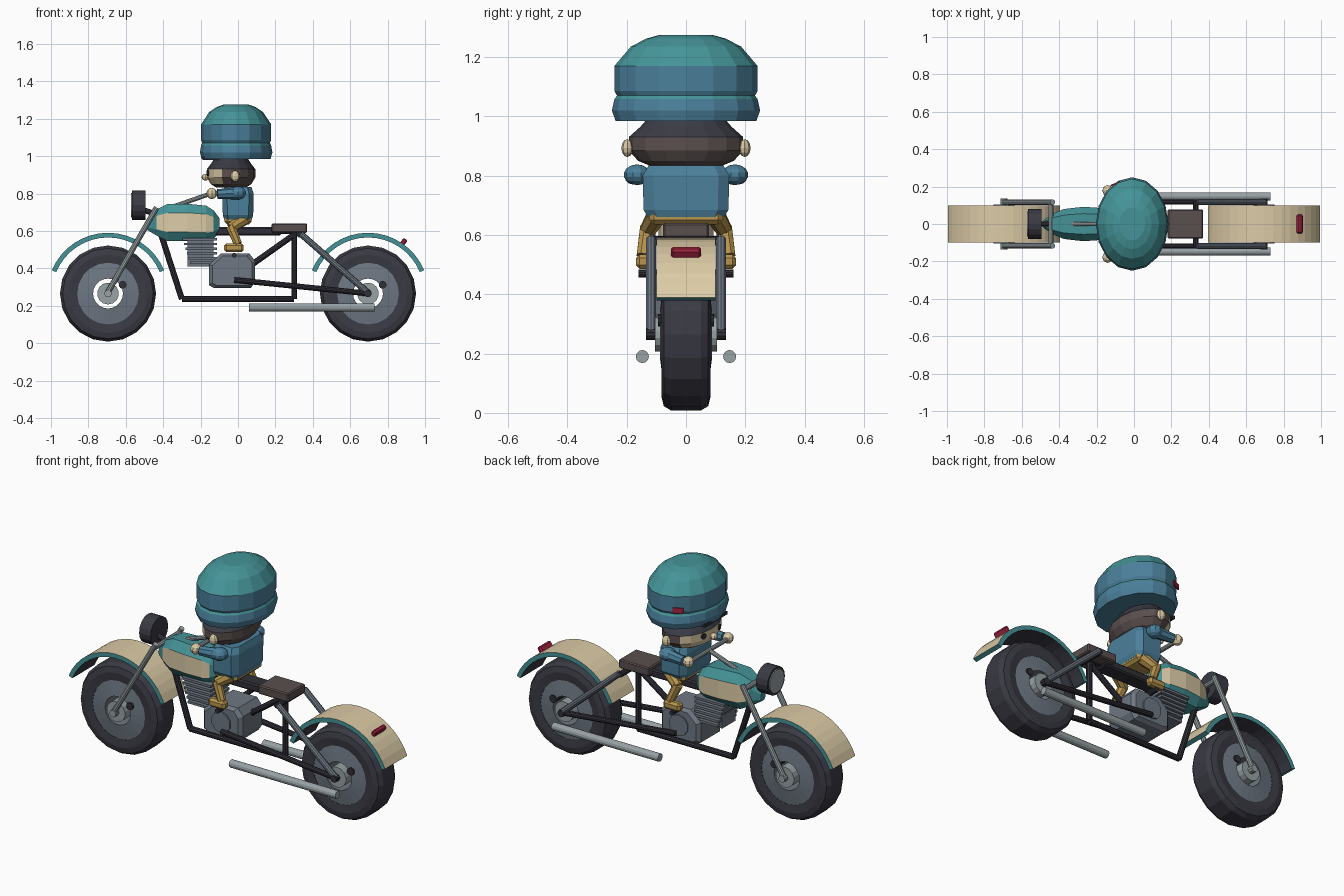
import bpy, bmesh, math
from mathutils import Vector, Matrix

if "Cube" in bpy.data.objects:
    bpy.data.objects.remove(bpy.data.objects["Cube"])


def material(name, hexcode):
    m = bpy.data.materials.new(name)
    rgb = [int(hexcode[i:i + 2], 16) / 255 for i in (0, 2, 4)]
    lin = [c / 12.92 if c <= 0.04045 else ((c + 0.055) / 1.055) ** 2.4 for c in rgb]
    m.diffuse_color = (*lin, 1)
    m.use_nodes = True
    m.node_tree.nodes["Principled BSDF"].inputs["Base Color"].default_value = m.diffuse_color
    return m


RUBBER = material("rubber_charcoal", "3a3a44")
BLACK = material("frame_black", "302f38")
GREY = material("metal_grey", "6e7782")
CHROME = material("chrome", "98a2a5")
CREAM = material("cream", "dccba6")
TEAL = material("teal", "459498")
BLUE = material("blue", "4b809b")
GOLD = material("gold", "b8954e")
BROWN = material("brown", "5a4f4e")
RED = material("red", "a32440")


def finish(name, bm, mats, rule=None):
    bmesh.ops.recalc_face_normals(bm, faces=bm.faces)
    bm.normal_update()
    if rule:
        for f in bm.faces:
            f.material_index = rule(f.normal, f.calc_center_median())
    me = bpy.data.meshes.new(name)
    bm.to_mesh(me)
    bm.free()
    for m in mats:
        me.materials.append(m)
    ob = bpy.data.objects.new(name, me)
    bpy.context.collection.objects.link(ob)
    return ob


def tube(name, a, b, r, mat, sides=10, r2=None):
    a, b = Vector(a), Vector(b)
    d = b - a
    bm = bmesh.new()
    bmesh.ops.create_cone(bm, cap_ends=True, segments=sides, radius1=r,
                          radius2=r if r2 is None else r2, depth=d.length)
    rot = d.to_track_quat('Z', 'Y').to_matrix().to_4x4()
    bmesh.ops.transform(bm, matrix=Matrix.Translation((a + b) / 2) @ rot, verts=bm.verts)
    return finish(name, bm, [mat])


def box(name, c, size, mat, bevel=0.0, rot=None):
    bm = bmesh.new()
    bmesh.ops.create_cube(bm, size=1)
    bmesh.ops.scale(bm, vec=size, verts=bm.verts)
    if bevel:
        bmesh.ops.bevel(bm, geom=bm.edges[:], offset=bevel, segments=1, affect='EDGES')
    m = Matrix.Translation(c) @ (rot or Matrix())
    bmesh.ops.transform(bm, matrix=m, verts=bm.verts)
    return finish(name, bm, [mat])


def ball(name, c, radii, mat, u=10, v=7):
    bm = bmesh.new()
    bmesh.ops.create_uvsphere(bm, u_segments=u, v_segments=v, radius=1)
    bmesh.ops.scale(bm, vec=radii, verts=bm.verts)
    bmesh.ops.translate(bm, vec=c, verts=bm.verts)
    return finish(name, bm, [mat])


def loft(name, rings, mats, rule=None, loop=False):
    bm = bmesh.new()
    vs = [[bm.verts.new(p) for p in ring] for ring in rings]
    n = len(vs[0])
    for k in range(len(vs) if loop else len(vs) - 1):
        a, b = vs[k], vs[(k + 1) % len(vs)]
        for i in range(n):
            bm.faces.new((a[i], a[(i + 1) % n], b[(i + 1) % n], b[i]))
    if not loop:
        bm.faces.new(vs[0])
        bm.faces.new(vs[-1])
    return finish(name, bm, mats, rule)


def ellipse(cx, z, rx, ry, n):
    return [(cx + rx * math.cos(2 * math.pi * i / n), ry * math.sin(2 * math.pi * i / n), z)
            for i in range(n)]


def around_y(cx, cz, r, y, n):
    return [(cx + r * math.sin(2 * math.pi * i / n), y, cz + r * math.cos(2 * math.pi * i / n))
            for i in range(n)]


AXLE = 0.265
for end, cx in (("front", -0.695), ("rear", 0.695)):
    # Tyre, wheel disc and hub
    half = [(0.165, 0.078), (0.21, 0.083), (0.242, 0.075), (0.257, 0.05)]
    prof = [(r, -y) for r, y in half] + [(r, y) for r, y in reversed(half)]
    loft(end + "_tyre", [around_y(cx, AXLE, r, y, 20) for r, y in prof], [RUBBER], loop=True)
    disc = [(0.168, -0.076), (0.08, -0.088), (0.08, 0.088), (0.168, 0.076)]
    loft(end + "_wheel_disc", [around_y(cx, AXLE, r, y, 20) for r, y in disc], [GREY], loop=True)
    tube(end + "_hub", (cx, -0.105, AXLE), (cx, 0.105, AXLE), 0.058, CHROME, 14)
    tube(end + "_axle", (cx, -0.135, AXLE), (cx, 0.135, AXLE), 0.02, CHROME if cx < 0 else BLACK)
    tube(end + "_wheel_bolt", (cx + 0.078, -0.094, 0.312), (cx + 0.078, 0.094, 0.312), 0.021, BLACK)
    # Mudguard: cream outside, teal edges, dark inside
    rings = []
    for k in range(17):
        t = math.radians(22.5 + 135 * k / 16)
        rings.append([(cx + r * math.cos(t), y, AXLE + r * math.sin(t))
                      for r, y in ((0.325, -0.1), (0.325, 0.1), (0.3, 0.1), (0.3, -0.1))])

    def guard_rule(n, c, cx=cx):
        if abs(n.y) > 0.7:
            return 1
        radial = n.x * (c.x - cx) + n.z * (c.z - AXLE)
        return 0 if radial > 0.2 else 2 if radial < -0.2 else 1
    loft(end + "_mudguard", rings, [CREAM, TEAL, RUBBER], guard_rule)

# Tail light on the rear mudguard
box("tail_light", (0.885, 0, 0.54), (0.026, 0.1, 0.04), RED, 0.007,
    Matrix.Rotation(math.radians(35), 4, 'Y'))

# Centre frame tubes
path = [(-0.43, 0, 0.64), (-0.3, 0, 0.235), (0.3, 0, 0.235), (0.3, 0, 0.6), (-0.4, 0, 0.6)]
for i in range(4):
    tube("frame_tube_%d" % i, path[i], path[i + 1], 0.016, BLACK)
tube("frame_brace", (0.06, 0, 0.41), (0.3, 0, 0.58), 0.016, BLACK)
box("frame_spine", (0.05, 0, 0.598), (0.36, 0.09, 0.045), BLACK, 0.008)
tube("seat_crossbar", (0.33, -0.125, 0.58), (0.33, 0.125, 0.58), 0.016, BLACK)
box("seat", (0.275, 0, 0.615), (0.19, 0.155, 0.05), BROWN, 0.006)

# Engine: crankcase and finned cylinder
prof = [(-0.155, 0.31), (-0.13, 0.295), (0.07, 0.295), (0.092, 0.33), (0.092, 0.44),
        (0.06, 0.48), (-0.09, 0.48), (-0.155, 0.42)]
loft("crankcase", [[(x * k - 0.03 * (1 - k), y, 0.385 + (z - 0.385) * k) for x, z in prof]
                   for y, k in ((-0.105, 0.85), (-0.085, 1), (0.085, 1), (0.105, 0.85))], [GREY])
tube("crankcase_cover", (-0.03, -0.113, 0.385), (-0.03, 0.113, 0.385), 0.06, GREY, 10)
box("engine_cylinder", (-0.2, 0, 0.485), (0.14, 0.12, 0.15), GREY)
for i in range(6):
    box("cooling_fin_%d" % i, (-0.205 + 0.004 * i, 0, 0.555 - 0.025 * i),
        (0.185 - 0.008 * i, 0.17, 0.013), GREY)

# Side parts, both sides
for side, s in (("right", -1), ("left", 1)):
    tube(side + "_fork", (-0.7, 0.117 * s, AXLE), (-0.435, 0.117 * s, 0.725), 0.015, CHROME)
    tube(side + "_rear_stay", (0.335, 0.118 * s, 0.585), (0.7, 0.118 * s, AXLE), 0.017, GREY)
    tube(side + "_swing_arm", (-0.02, 0.118 * s, 0.338), (0.7, 0.118 * s, AXLE), 0.015, BLACK)
    tube(side + "_exhaust", (0.06, 0.147 * s, 0.19), (0.73, 0.147 * s, 0.19), 0.022, CHROME, 12)
    tube(side + "_foot_peg", (-0.02, 0.08 * s, 0.47), (-0.02, 0.16 * s, 0.47), 0.013, BLACK)
tube("fork_crown", (-0.445, -0.117, 0.7), (-0.445, 0.117, 0.7), 0.014, CHROME)

# Headlamp
tube("headlamp", (-0.567, 0, 0.738), (-0.495, 0, 0.738), 0.079, RUBBER, 16)
tube("headlamp_lens", (-0.573, 0, 0.738), (-0.566, 0, 0.738), 0.066, CHROME, 16)
tube("headlamp_bracket", (-0.5, 0, 0.71), (-0.44, 0, 0.69), 0.015, RUBBER)

# Fuel tank with cream side panels
sections = [(-0.485, 0.63, 0.025, 0.02), (-0.435, 0.645, 0.07, 0.055), (-0.375, 0.645, 0.1, 0.08),
            (-0.27, 0.645, 0.1, 0.092), (-0.17, 0.64, 0.095, 0.085), (-0.13, 0.635, 0.075, 0.07),
            (-0.1, 0.63, 0.04, 0.045)]
ring = [(1, -0.52), (1, 0.52), (0.6, 1), (-0.6, 1), (-1, 0.52), (-1, -0.52), (-0.6, -1), (0.6, -1)]
loft("fuel_tank", [[(x, u * w, z + v * h) for u, v in ring] for x, z, h, w in sections],
     [TEAL, CREAM],
     lambda n, c: int(abs(n.y) > 0.7 and abs(n.z) < 0.25 and -0.42 < c.x < -0.14))

# Handlebar
tube("handlebar", (-0.145, -0.2, 0.8), (-0.145, 0.2, 0.8), 0.012, CHROME)
tube("handlebar_riser", (-0.36, 0, 0.725), (-0.145, 0, 0.8), 0.012, CHROME)

# Rider torso and hips
rings = []
for z, k in ((0.66, 0.88), (0.685, 0.98), (0.8, 1.0), (0.835, 0.86)):
    rings.append([(u * 0.083 * k, v * 0.146 * k, z) for u, v in
                  ((1, 0.75), (0.7, 1), (-0.7, 1), (-1, 0.75), (-1, -0.75), (-0.7, -1), (0.7, -1), (1, -0.75))])
loft("rider_jacket", rings, [BLUE])
box("rider_hips", (0.0, 0, 0.668), (0.145, 0.245, 0.065), GOLD, 0.015)

# Rider arms, hands, legs and ears
for side, s in (("right", -1), ("left", 1)):
    ball(side + "_shoulder", (0.0, 0.165 * s, 0.803), (0.045, 0.045, 0.035), BLUE)
    tube(side + "_sleeve", (0.01, 0.168 * s, 0.802), (-0.11, 0.178 * s, 0.797), 0.034, BLUE, 8, 0.026)
    ball(side + "_hand", (-0.14, 0.178 * s, 0.8), (0.03, 0.03, 0.03), CREAM, 8, 6)
    tube(side + "_thigh", (0.035, 0.1 * s, 0.665), (-0.04, 0.13 * s, 0.615), 0.035, GOLD, 8, 0.028)
    tube(side + "_shin", (-0.04, 0.13 * s, 0.625), (0.0, 0.145 * s, 0.53), 0.027, GOLD, 8, 0.023)
    box(side + "_boot", (-0.022, 0.146 * s, 0.51), (0.105, 0.045, 0.048), GOLD, 0.012)
    ball(side + "_ear", (-0.015, 0.198 * s, 0.893), (0.026, 0.02, 0.03), CREAM, 8, 6)

# Head: face towards the front wheel, dark hair behind
rings = [ellipse(-0.037, z, 0.132 * k, 0.197 * k, 16) for z, k in
         ((0.832, 0.6), (0.85, 0.82), (0.885, 0.98), (0.93, 0.98), (0.965, 0.78), (0.995, 0.65))]
loft("rider_head", rings, [BROWN, CREAM, RUBBER],
     lambda n, c: 2 if c.z > 0.94 else 1 if c.x < -0.07 and c.z > 0.86 else 0)
ball("nose", (-0.175, 0, 0.887), (0.02, 0.022, 0.018), CREAM, 8, 6)
for s in (-1, 1):
    tube("eye_%s" % ("left" if s > 0 else "right"), (-0.158, 0.07 * s, 0.91), (-0.165, 0.072 * s, 0.91), 0.016, BLACK)

# Helmet shell, visor and red badge plate
rings = [ellipse(-0.01, z, 0.19 * k, 0.245 * k, 16) for z, k in
         ((0.985, 0.97), (1.02, 1.02), (1.058, 0.985), (1.07, 0.95), (1.085, 0.985), (1.17, 0.985),
          (1.235, 0.76), (1.262, 0.55), (1.275, 0.36))]
loft("helmet", rings, [BLUE, TEAL], lambda n, c: int(n.z > 0.4))
box("helmet_visor", (-0.135, 0, 0.987), (0.11, 0.2, 0.018), BLACK)
box("helmet_badge", (-0.1, 0.215, 1.095), (0.055, 0.008, 0.03), RED, 0,
    Matrix.Rotation(math.radians(22), 4, 'Z'))
